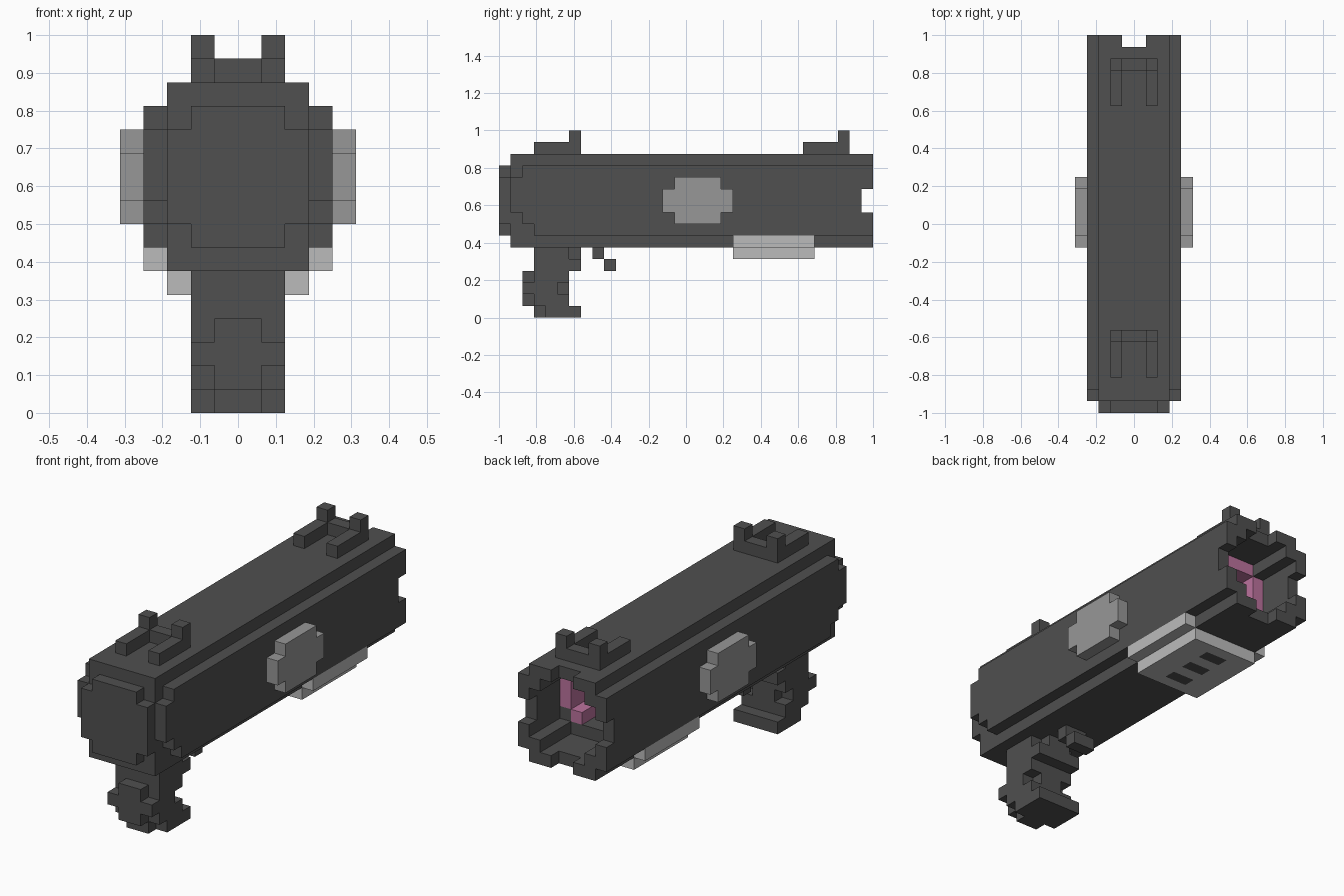
import bpy, bmesh, math
from mathutils import Vector

cube = bpy.data.objects.get("Cube")
if cube:
    bpy.data.objects.remove(cube, do_unlink=True)

U = 1 / 16  # block size


def material(name, rgb):
    m = bpy.data.materials.new(name)
    m.use_nodes = True
    m.diffuse_color = (*rgb, 1)
    bsdf = m.node_tree.nodes["Principled BSDF"]
    bsdf.inputs["Base Color"].default_value = (*rgb, 1)
    bsdf.inputs["Roughness"].default_value = 0.8
    return m


DARK = material("dark grey", (0.08, 0.08, 0.08))
MID = material("mid grey", (0.31, 0.31, 0.31))
LIGHT = material("light grey", (0.50, 0.50, 0.50))
PINK = material("pink", (0.50, 0.17, 0.34))


def box(x0, x1, y0, y1, z0, z1):
    """Cells of a box, in block units."""
    return {(x, y, z) for x in range(x0, x1) for y in range(y0, y1) for z in range(z0, z1)}


def sym(w, y0, y1, z0, z1):
    """Box centred on x with half width w."""
    return box(-w, w, y0, y1, z0, z1)


def pair(x0, x1, y0, y1, z0, z1):
    """Box and its mirror across x."""
    return box(x0, x1, y0, y1, z0, z1) | box(-x1, -x0, y0, y1, z0, z1)


def build(name, cells, mat):
    """Skin the outside of a set of cells and merge coplanar faces."""
    bm = bmesh.new()
    verts = {}

    def vert(p):
        if p not in verts:
            verts[p] = bm.verts.new(Vector(p) * U)
        return verts[p]

    for c in sorted(cells):
        for axis in range(3):
            for side in (0, 1):
                n = list(c)
                n[axis] += 2 * side - 1
                if tuple(n) in cells:
                    continue
                a, b = (axis + 1) % 3, (axis + 2) % 3
                ring = []
                for da, db in ((0, 0), (1, 0), (1, 1), (0, 1)):
                    p = list(c)
                    p[axis] += side
                    p[a] += da
                    p[b] += db
                    ring.append(vert(tuple(p)))
                bm.faces.new(ring if side else ring[::-1])
    bmesh.ops.dissolve_limit(bm, angle_limit=math.radians(1),
                             verts=bm.verts[:], edges=bm.edges[:])
    mesh = bpy.data.meshes.new(name)
    bm.to_mesh(mesh)
    bm.free()
    mesh.materials.append(mat)
    obj = bpy.data.objects.new(name, mesh)
    bpy.context.collection.objects.link(obj)
    return obj


# Barrel: long tube with a stepped, rounded front cap
barrel = sym(4, -13, 16, 7, 13) | sym(3, -14, 16, 6, 14)
barrel |= sym(4, -14, -13, 8, 13)
barrel |= sym(4, -15, -14, 9, 12) | sym(3, -15, -14, 7, 13) | sym(3, -15, -14, 6, 14)
barrel |= sym(3, -16, -15, 8, 12) | sym(2, -16, -15, 7, 13)
# Bore and the notches around the muzzle
barrel -= sym(3, 10, 16, 8, 12) | sym(2, 10, 16, 7, 13)
barrel -= sym(4, 15, 16, 9, 11) | sym(1, 15, 16, 6, 14)
barrel |= pair(2, 3, 10, 12, 8, 9) | sym(2, 10, 12, 7, 8)
build("barrel", barrel, DARK)

# Lining at the bottom of the bore
lining = pair(2, 3, 10, 12, 9, 12) | pair(1, 2, 10, 12, 8, 9)
lining |= sym(2, 10, 12, 12, 13)
lining |= sym(3, 9, 10, 8, 12)
build("bore_lining", lining, PINK)

# Sights: rails, crossbar and two posts
for name, y in (("front_sight", -13), ("rear_sight", 10)):
    sight = pair(1, 2, y, y + 4, 14, 15) | sym(2, y + 3, y + 4, 14, 15)
    sight |= pair(1, 2, y + 3, y + 4, 15, 16)
    build(name, sight, DARK)

# Rounded discs on both sides
for name, x in (("left_disc", 4), ("right_disc", -5)):
    build(name, box(x, x + 1, -2, 4, 9, 11) | box(x, x + 1, -1, 3, 8, 12), MID)

# Handguard under the barrel, with three dark slots
slots = set()
for y in (5, 7, 9):
    slots |= sym(1, y, y + 1, 5, 6)
guard = (sym(3, 4, 11, 5, 6) | pair(3, 4, 4, 11, 6, 7)) - slots
build("handguard", guard, LIGHT)
build("handguard_slots", slots, DARK)

# Grip with stepped corners
grip = sym(2, -13, -9, 0, 1) | sym(2, -14, -10, 1, 4) | sym(2, -13, -9, 4, 6)
grip -= pair(1, 2, -13, -12, 0, 1)
grip -= pair(1, 2, -14, -13, 1, 2) | pair(1, 2, -14, -13, 3, 4)
grip -= pair(1, 2, -11, -10, 2, 3) | pair(1, 2, -10, -9, 5, 6)
build("grip", grip, DARK)

# Trigger
build("trigger", sym(1, -8, -7, 5, 6) | sym(1, -7, -6, 4, 5), DARK)
